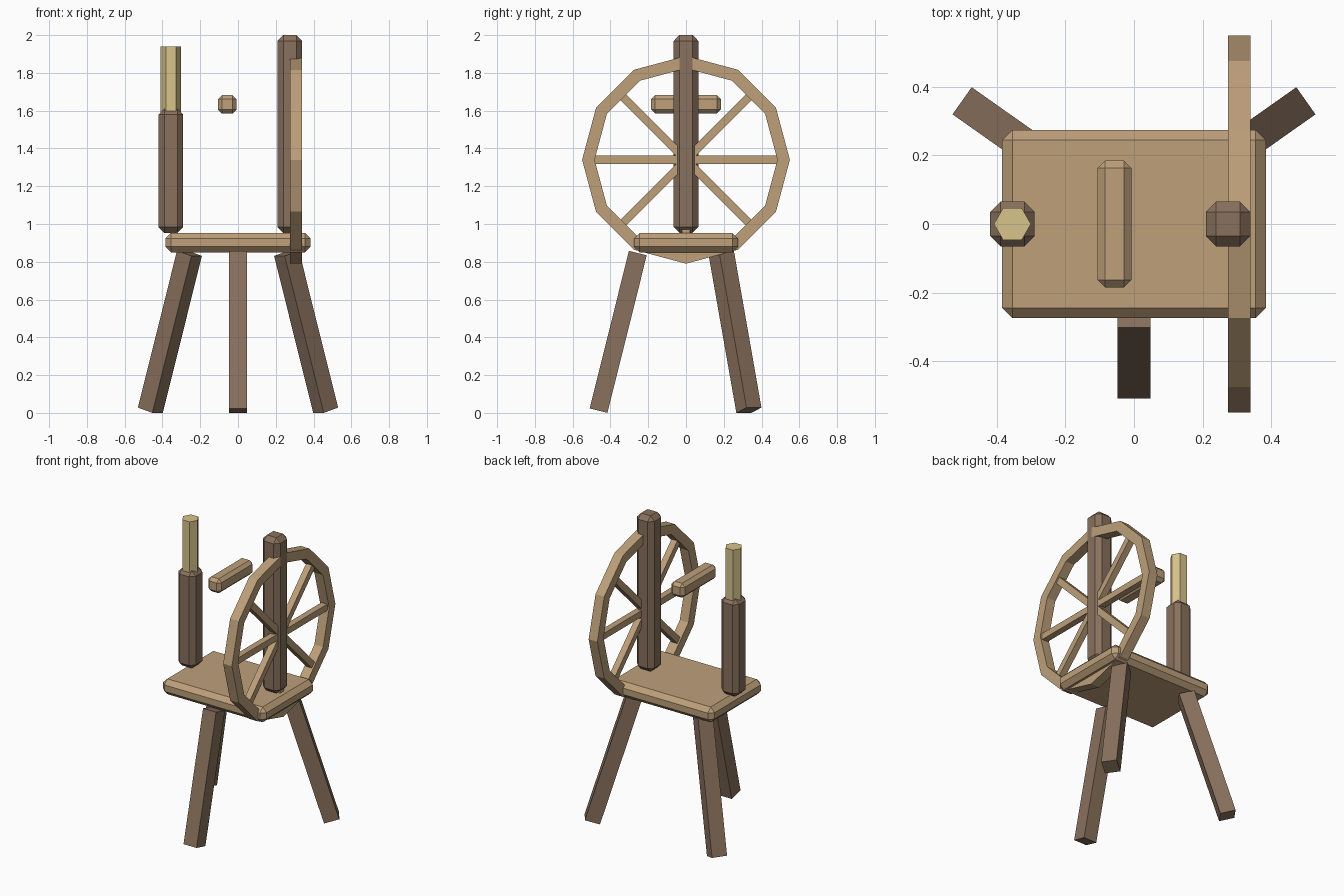
import bpy, bmesh, math
from mathutils import Vector, Matrix

if "Cube" in bpy.data.objects:
    bpy.data.objects.remove(bpy.data.objects["Cube"])


def material(name, rgb):
    m = bpy.data.materials.new(name)
    m.diffuse_color = (*rgb, 1)
    m.use_nodes = True
    m.node_tree.nodes["Principled BSDF"].inputs["Base Color"].default_value = m.diffuse_color
    return m


LIGHT = material("light_wood", (0.51, 0.35, 0.195))
DARK = material("dark_wood", (0.25, 0.165, 0.11))
FLAX = material("pale_fibre", (0.68, 0.55, 0.26))


def finish(name, bm, mat):
    bmesh.ops.recalc_face_normals(bm, faces=bm.faces)
    me = bpy.data.meshes.new(name)
    bm.to_mesh(me)
    bm.free()
    me.materials.append(mat)
    ob = bpy.data.objects.new(name, me)
    bpy.context.collection.objects.link(ob)
    return ob


def box(name, lo, hi, bevel, mat):
    lo, hi = Vector(lo), Vector(hi)
    bm = bmesh.new()
    bmesh.ops.create_cube(bm, size=1, matrix=Matrix.Translation((lo + hi) / 2)
                          @ Matrix.Diagonal((*(hi - lo), 1)))
    ob = finish(name, bm, mat)
    mod = ob.modifiers.new("chamfer", 'BEVEL')
    mod.width, mod.segments = bevel, 1
    return ob


def beam(bm, a, b, w, d, side):
    """Square-ended bar from a to b; w is measured along the side vector."""
    a, b = Vector(a), Vector(b)
    z = (b - a).normalized()
    y = z.cross(Vector(side)).normalized()
    x = y.cross(z)
    rot = Matrix((x, y, z)).transposed().to_4x4()
    bmesh.ops.create_cube(bm, size=1, matrix=Matrix.Translation((a + b) / 2) @ rot
                          @ Matrix.Diagonal((w, d, (b - a).length, 1)))


# Seat, posts and floating crossbar
box("seat", (-0.385, -0.275, 0.85), (0.385, 0.275, 0.953), 0.03, LIGHT)
box("wheel_post", (0.21, -0.065, 0.953), (0.34, 0.065, 2.0), 0.03, DARK)
box("spindle_post", (-0.42, -0.065, 0.953), (-0.29, 0.065, 1.61), 0.03, DARK)
box("crossbar", (-0.106, -0.185, 1.585), (-0.008, 0.185, 1.682), 0.021, LIGHT)

# Hexagonal fibre bundle
bm = bmesh.new()
bmesh.ops.create_cone(bm, cap_ends=True, segments=6, radius1=0.054, radius2=0.054, depth=0.36,
                      matrix=Matrix.Translation((-0.355, 0, 1.76)) @ Matrix.Rotation(math.pi / 2, 4, 'Z'))
for v in bm.verts:  # corners point along x
    ang = round((math.atan2(v.co.y, v.co.x + 0.355)) / (math.pi / 3) - 0.01) * math.pi / 3
hexa = sorted({round(v.co.x, 3) for v in bm.verts})
if hexa[-1] - hexa[0] < 0.1:
    bmesh.ops.rotate(bm, verts=bm.verts, cent=(-0.355, 0, 0), matrix=Matrix.Rotation(math.pi / 6, 3, 'Z'))
finish("fibre_bundle", bm, FLAX)

# Three splayed legs
legs = {"front_leg": ((0, -0.255, 0.846), (0, -0.463, 0.012)),
        "back_left_leg": ((-0.257, 0.187, 0.845), (-0.464, 0.333, 0.014)),
        "back_right_leg": ((0.257, 0.187, 0.845), (0.464, 0.333, 0.014))}
for name, (top, foot) in legs.items():
    bm = bmesh.new()
    lean = Vector(foot) - Vector(top)
    beam(bm, foot, top, 0.097, 0.097, (-lean.y, lean.x, 0))
    finish(name, bm, DARK)

# Twelve-sided wheel rim
WX, WZ, N = 0.3075, 1.34, 12
bm = bmesh.new()
rings = []
for i in range(N):
    a = 2 * math.pi * i / N
    rings.append([bm.verts.new((WX + dx, r * math.cos(a), WZ + r * math.sin(a)))
                  for dx, r in ((-0.0325, 0.55), (0.0325, 0.55), (0.0325, 0.484), (-0.0325, 0.484))])
for i in range(N):
    p, q = rings[i], rings[(i + 1) % N]
    for k in range(4):
        bm.faces.new((p[k], p[(k + 1) % 4], q[(k + 1) % 4], q[k]))
finish("wheel_rim", bm, LIGHT)

# Eight spokes as four crossing bars
bm = bmesh.new()
for i in range(4):
    a = math.pi * i / 4
    d = Vector((0, math.cos(a), math.sin(a))) * 0.49
    c = Vector((WX, 0, WZ))
    beam(bm, c - d, c + d, 0.043, 0.043, (1, 0, 0))
finish("wheel_spokes", bm, LIGHT)
